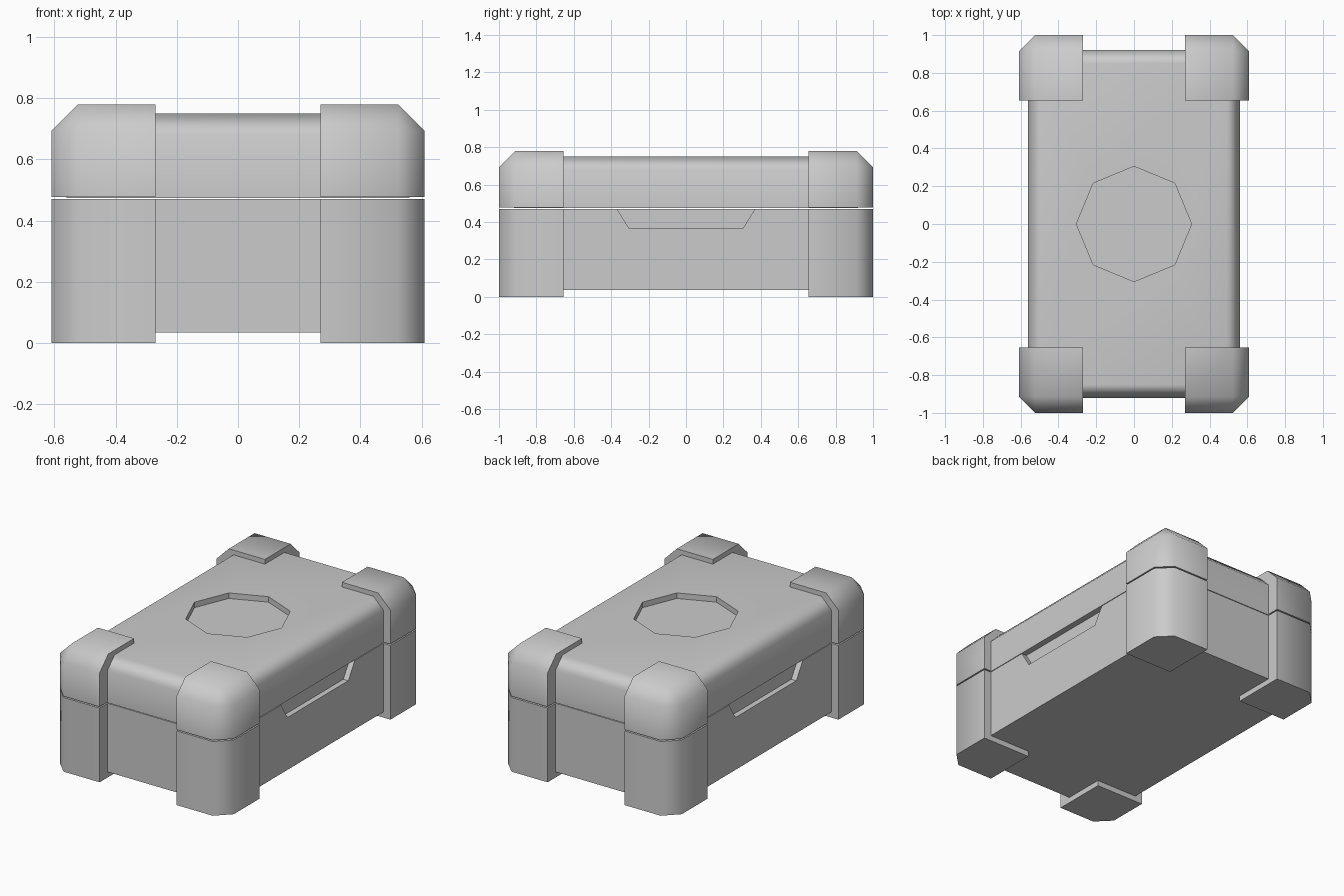
import bpy, bmesh
from math import pi, radians

cube = bpy.data.objects.get("Cube")
if cube:
    bpy.data.objects.remove(cube, do_unlink=True)

GREY = (0.6, 0.6, 0.6, 1)
mat = bpy.data.materials.new("plain grey")
mat.use_nodes = True
mat.diffuse_color = GREY
mat.node_tree.nodes["Principled BSDF"].inputs["Base Color"].default_value = GREY


def add_object(name, bm):
    bmesh.ops.recalc_face_normals(bm, faces=bm.faces)
    mesh = bpy.data.meshes.new(name)
    bm.to_mesh(mesh)
    bm.free()
    mesh.materials.append(mat)
    obj = bpy.data.objects.new(name, mesh)
    bpy.context.collection.objects.link(obj)
    return obj


def box(name, low, high, chamfer=0, rule=None):
    """Box between two corners; edges whose midpoint passes the rule are chamfered."""
    bm = bmesh.new()
    bmesh.ops.create_cube(bm, size=1)
    for v in bm.verts:
        v.co = [lo + (c + 0.5) * (hi - lo) for c, lo, hi in zip(v.co, low, high)]
    if rule:
        edges = [e for e in bm.edges if rule((e.verts[0].co + e.verts[1].co) / 2)]
        bmesh.ops.bevel(bm, geom=edges, offset=chamfer, segments=1,
                        affect='EDGES', clamp_overlap=True)
    return add_object(name, bm)


def prism(name, points, shift):
    """Solid made by pushing a flat outline along a vector."""
    bm = bmesh.new()
    face = bm.faces.new([bm.verts.new(p) for p in points])
    out = bmesh.ops.extrude_face_region(bm, geom=[face])
    bmesh.ops.translate(bm, vec=shift,
                        verts=[g for g in out["geom"] if isinstance(g, bmesh.types.BMVert)])
    return add_object(name, bm)


def select_only(obj):
    bpy.ops.object.select_all(action='DESELECT')
    obj.select_set(True)
    bpy.context.view_layer.objects.active = obj


def cut(obj, cutter):
    mod = obj.modifiers.new("recess", 'BOOLEAN')
    mod.operation, mod.solver, mod.object = 'DIFFERENCE', 'EXACT', cutter
    select_only(obj)
    bpy.ops.object.modifier_apply(modifier=mod.name)
    bpy.data.objects.remove(cutter, do_unlink=True)


def smooth(obj, degrees):
    select_only(obj)
    bpy.ops.object.shade_smooth_by_angle(angle=radians(degrees))


# Lower case with a trapezoid grip recess on each long side
base = box("case_base", (-0.56, -0.92, 0.035), (0.56, 0.92, 0.47))
for side in (-1, 1):
    outline = [(side * 0.525, y, z) for y, z in
               ((-0.375, 0.48), (-0.305, 0.367), (0.305, 0.367), (0.375, 0.48))]
    cut(base, prism("grip_cutter", outline, (side * 0.1, 0, 0)))
smooth(base, 30)

# Lid with chamfered top rim and an octagonal recess
lid = box("case_lid", (-0.56, -0.92, 0.474), (0.56, 0.92, 0.75), 0.07,
          lambda m: m.z > 0.74)
bm = bmesh.new()
bmesh.ops.create_circle(bm, cap_ends=True, segments=8, radius=0.305)
outline = [(v.co.x, v.co.y, 0.715) for v in bm.verts]
bm.free()
cut(lid, prism("octagon_cutter", outline, (0, 0, 0.1)))
smooth(lid, 50)
# keep the octagon walls crisp
for edge in lid.data.edges:
    a, b = (lid.data.vertices[i].co for i in edge.vertices)
    if max(a.xy.length, b.xy.length) < 0.35:
        edge.use_edge_sharp = True
normals = lid.modifiers.new("flat faces", 'WEIGHTED_NORMAL')
normals.keep_sharp = True

# Corner guards: a lower foot and an upper cap on every corner
for sx, x_name in ((-1, "right"), (1, "left")):
    for sy, y_name in ((-1, "front"), (1, "back")):
        def outer_edge(m):
            return abs(m.x) > 0.6 and abs(m.y) > 0.99

        def cap_edge(m):
            return outer_edge(m) or (m.z > 0.77 and (abs(m.x) > 0.6 or abs(m.y) > 0.99))

        for part, low, high, rule in (("foot", 0, 0.47, outer_edge),
                                      ("cap", 0.478, 0.78, cap_edge)):
            xs = sorted((sx * 0.27, sx * 0.61))
            ys = sorted((sy * 0.655, sy * 1.0))
            guard = box(f"{y_name}_{x_name}_corner_{part}", (xs[0], ys[0], low),
                        (xs[1], ys[1], high), 0.087, rule)
            smooth(guard, 60)
